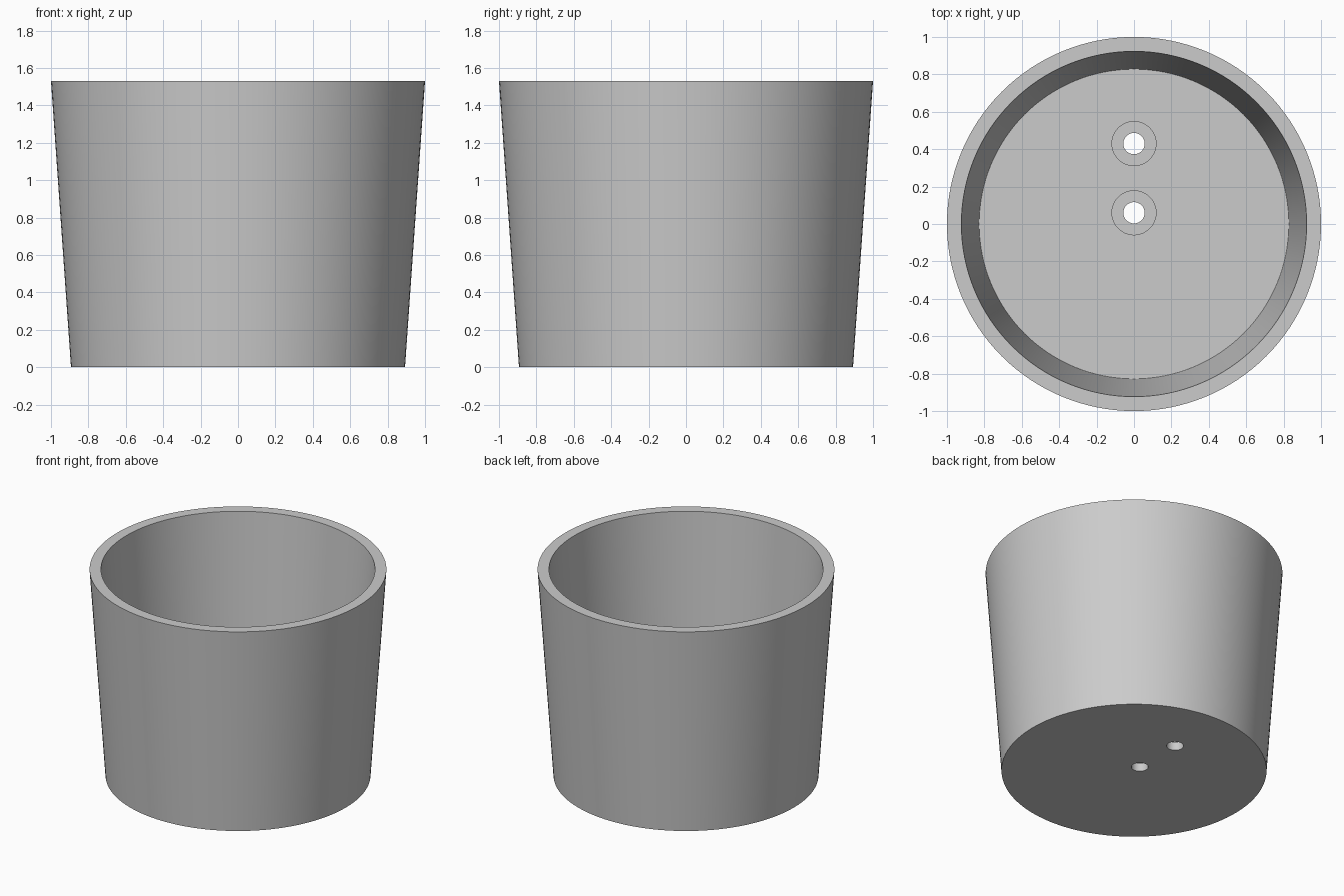
import bpy
import bmesh
from math import radians, cos, sin, tau

if "Cube" in bpy.data.objects:
    bpy.data.objects.remove(bpy.data.objects["Cube"], do_unlink=True)

HEIGHT, FLOOR, LEDGE = 1.53, 0.16, 0.06
SEGMENTS = 128

grey = bpy.data.materials.new("plain grey")
grey.use_nodes = True
grey.diffuse_color = (0.6, 0.6, 0.6, 1)
grey.node_tree.nodes["Principled BSDF"].inputs["Base Color"].default_value = (0.6, 0.6, 0.6, 1)


def lathe(name, profile, y=0, segments=SEGMENTS):
    """Closed solid of revolution from (radius, z) points, capped at both ends."""
    bm = bmesh.new()
    rings = [[bm.verts.new((r * cos(tau * i / segments), r * sin(tau * i / segments) + y, z))
              for i in range(segments)] for r, z in profile]
    for low, high in zip(rings, rings[1:]):
        for i in range(segments):
            j = (i + 1) % segments
            bm.faces.new((low[i], low[j], high[j], high[i]))
    bm.faces.new(rings[0][::-1])
    bm.faces.new(rings[-1])
    bmesh.ops.recalc_face_normals(bm, faces=bm.faces)
    mesh = bpy.data.meshes.new(name)
    bm.to_mesh(mesh)
    bm.free()
    mesh.materials.append(grey)
    obj = bpy.data.objects.new(name, mesh)
    bpy.context.collection.objects.link(obj)
    return obj


# Tapered pot: outer wall, rim, inner wall and floor
pot = lathe("pot", [(0.893, 0), (1, HEIGHT), (0.923, HEIGHT), (0.828, FLOOR)])
bpy.context.view_layer.objects.active = pot
pot.select_set(True)

# Two drain holes with a wide recess on the floor side
for y in (0.06, 0.43):
    cutter = lathe("drain_cutter", [(0.057, -0.1), (0.057, LEDGE), (0.118, LEDGE),
                                    (0.118, FLOOR + 0.1)], y, 48)
    cutter.hide_render = True
    cut = pot.modifiers.new("drain_hole", "BOOLEAN")
    cut.operation = "DIFFERENCE"
    cut.solver = "EXACT"
    cut.object = cutter
    bpy.ops.object.modifier_apply(modifier=cut.name)
    bpy.data.objects.remove(cutter, do_unlink=True)

bpy.ops.object.shade_smooth_by_angle(angle=radians(30))
